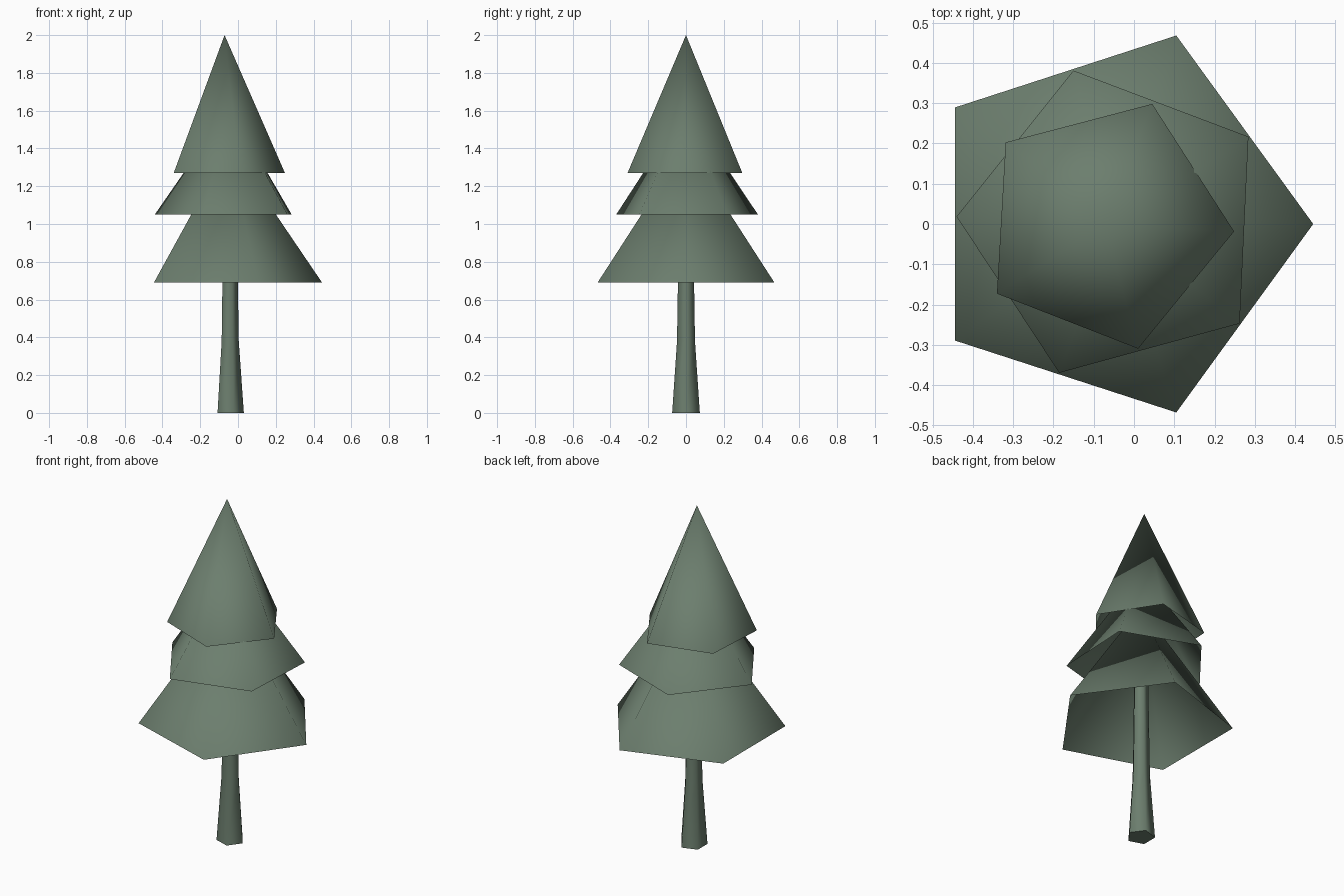
import bpy
import bmesh
from math import cos, sin, radians, tau

SIDES = 5

cube = bpy.data.objects.get("Cube")
if cube:
    bpy.data.objects.remove(cube, do_unlink=True)

green = bpy.data.materials.new("muted green")
green.use_nodes = True
colour = (0.150, 0.209, 0.156, 1)
green.diffuse_color = colour
green.node_tree.nodes["Principled BSDF"].inputs["Base Color"].default_value = colour


def build(name, make):
    """Turn a bmesh-filling function into a smooth, coloured object."""
    bm = bmesh.new()
    make(bm)
    for face in bm.faces:
        face.smooth = True
    mesh = bpy.data.meshes.new(name)
    bm.to_mesh(mesh)
    bm.free()
    mesh.materials.append(green)
    obj = bpy.data.objects.new(name, mesh)
    bpy.context.collection.objects.link(obj)
    return obj


def ring(bm, x, z, radius, turn=0):
    """Five corners around a vertical axis through x."""
    angles = [radians(turn) + tau * i / SIDES for i in range(SIDES)]
    return [bm.verts.new((x + radius * cos(a), radius * sin(a), z)) for a in angles]


def tier(name, x, base, top, radius, turn):
    """Hollow five-sided cone of foliage."""
    def make(bm):
        rim = ring(bm, x, base, radius, turn)
        apex = bm.verts.new((x, 0, top))
        for i in range(SIDES):
            bm.faces.new((rim[i], rim[(i + 1) % SIDES], apex))
    build(name, make)


def trunk(bm):
    # Flared foot, slimmer above, hidden top inside the foliage
    levels = [(0, 0.077), (0.38, 0.05), (0.69, 0.045), (1.0, 0.04)]
    rings = [ring(bm, -0.046, z, r) for z, r in levels]
    for low, high in zip(rings, rings[1:]):
        for i in range(SIDES):
            j = (i + 1) % SIDES
            bm.faces.new((low[i], low[j], high[j], high[i]))
    # Separate flat foot so its edge stays crisp
    bm.faces.new(reversed(ring(bm, -0.046, 0, 0.077)))


build("trunk", trunk)
tier("lower_foliage", -0.047, 0.69, 1.415, 0.492, 0)
tier("middle_foliage", -0.046, 1.05, 1.62, 0.395, 33.3)
tier("upper_foliage", -0.071, 1.27, 2.0, 0.32, -3.3)
